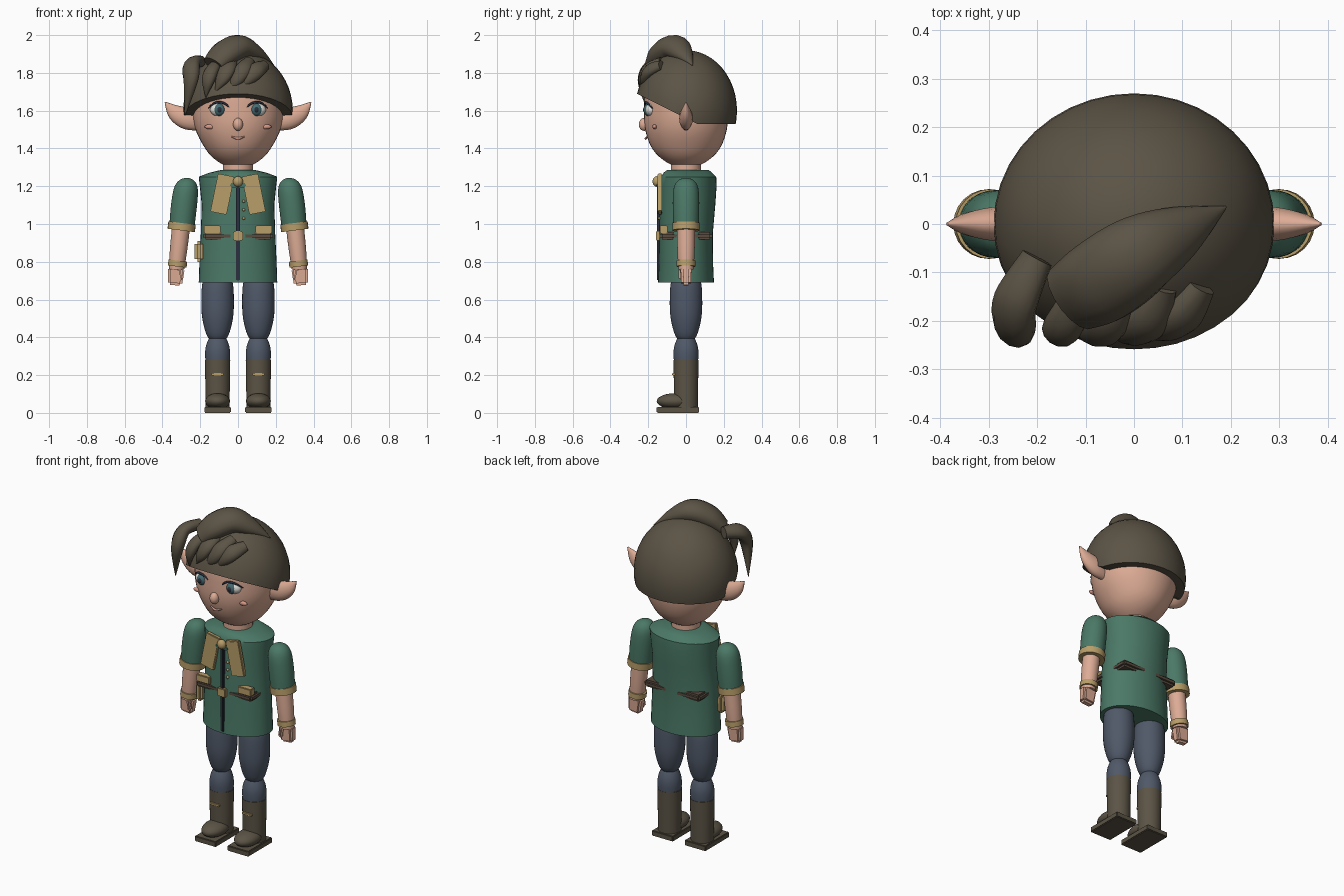
import bpy, bmesh, math
from mathutils import Vector, Matrix

cube = bpy.data.objects.get("Cube")
if cube:
    bpy.data.objects.remove(cube, do_unlink=True)


def material(name, rgb):
    m = bpy.data.materials.new(name)
    m.use_nodes = True
    m.diffuse_color = (*rgb, 1)
    m.node_tree.nodes["Principled BSDF"].inputs["Base Color"].default_value = (*rgb, 1)
    return m


SKIN = material("skin", (.72, .41, .30))
BLUSH = material("blush", (.66, .31, .24))
GREEN = material("tunic green", (.07, .19, .135))
GOLD = material("gold cloth", (.48, .34, .14))
HAIR = material("hair and boot brown", (.105, .087, .06))
BELT = material("belt brown", (.10, .07, .05))
DENIM = material("trouser blue", (.08, .10, .14))
NAVY = material("dark navy", (.025, .03, .045))
WHITE = material("eye white", (.75, .74, .70))
IRIS = material("iris teal", (.06, .15, .17))
HEAD_CENTRE = Vector((0, 0, 1.6))


def finish(name, bm, mat, angle=40):
    bmesh.ops.recalc_face_normals(bm, faces=bm.faces)
    mesh = bpy.data.meshes.new(name)
    bm.to_mesh(mesh)
    bm.free()
    mesh.materials.append(mat)
    mesh.shade_smooth()
    mesh.set_sharp_from_angle(angle=math.radians(angle))
    ob = bpy.data.objects.new(name, mesh)
    bpy.context.collection.objects.link(ob)
    return ob


def spline(pts, steps):
    """Catmull-Rom interpolation of tuples."""
    pts = [Vector(p) for p in pts]
    out = []
    for i in range(len(pts) - 1):
        b, c = pts[i], pts[i + 1]
        a, d = pts[max(i - 1, 0)], pts[min(i + 2, len(pts) - 1)]
        for k in range(steps):
            t = k / steps
            out.append(b + .5 * t * (c - a + t * (2 * a - 5 * b + 4 * c - d
                                                  + t * (3 * (b - c) + d - a))))
    return out + [pts[-1]]


def skin_rings(name, mat, rings, angle=40):
    bm = bmesh.new()
    rows = [[bm.verts.new(p) for p in ring] for ring in rings]
    n = len(rows[0])
    for lo, hi in zip(rows, rows[1:]):
        for i in range(n):
            j = (i + 1) % n
            bm.faces.new((lo[i], lo[j], hi[j], hi[i]))
    bm.faces.new(rows[0][::-1])
    bm.faces.new(rows[-1])
    return finish(name, bm, mat, angle)


def circle(n):
    return [(math.cos(math.tau * i / n), math.sin(math.tau * i / n)) for i in range(n)]


def loft(name, mat, rows, steps=1, n=32):
    """Stack of level ellipses given as (x, y, z, rx, ry)."""
    rows = spline(rows, steps)
    return skin_rings(name, mat, [[(r[0] + r[3] * c, r[1] + r[4] * s, r[2])
                                   for c, s in circle(n)] for r in rows])


def sweep(name, mat, rows, steps=6, n=12, ref=None):
    """Tapered tube through (x, y, z, width, thickness)."""
    rows = spline(rows, steps)
    cen = [Vector(r[:3]) for r in rows]
    rings = []
    for i, r in enumerate(rows):
        tan = (cen[min(i + 1, len(cen) - 1)] - cen[max(i - 1, 0)]).normalized()
        side = tan.cross(Vector(ref) if ref else cen[i] - HEAD_CENTRE).normalized()
        nor = side.cross(tan)
        w, h = max(r[3], .001), max(r[4], .001)
        rings.append([cen[i] + side * w * c + nor * h * s for c, s in circle(n)])
    return skin_rings(name, mat, rings, 50)


def ball(name, mat, loc, size, n=24):
    bm = bmesh.new()
    bmesh.ops.create_uvsphere(bm, u_segments=n, v_segments=n // 2, radius=1,
                              matrix=Matrix.LocRotScale(Vector(loc), None, Vector(size)))
    return finish(name, bm, mat)


def box(name, mat, loc, size, bevel=.004, rot=(0, 0, 0), taper=1):
    bm = bmesh.new()
    bmesh.ops.create_cube(bm, size=1)
    for v in bm.verts:
        if v.co.z < 0:
            v.co.x *= taper
            v.co.y *= taper
        v.co *= Vector(size)
    bmesh.ops.bevel(bm, geom=bm.edges[:], offset=bevel, segments=2, affect='EDGES')
    for v in bm.verts:
        v.co.rotate(Matrix.Rotation(rot[1], 3, 'Y') @ Matrix.Rotation(rot[0], 3, 'X'))
        v.co += Vector(loc)
    return finish(name, bm, mat, 30)


# Head and neck
loft("head", SKIN, [(0, 0, 1.295, .002, .002), (0, 0, 1.308, .065, .065),
                    (0, 0, 1.35, .132, .135), (0, 0, 1.41, .18, .185),
                    (0, 0, 1.5, .225, .216), (0, 0, 1.6, .241, .222),
                    (0, 0, 1.72, .23, .21), (0, 0, 1.83, .15, .14),
                    (0, 0, 1.88, .002, .002)], 4, 40)
loft("neck", SKIN, [(0, 0, 1.24, .08, .08), (0, 0, 1.34, .08, .08)])
ball("nose", SKIN, (0, -.222, 1.527), (.026, .028, .034))
sweep("mouth", BLUSH, [(-.035, -.205, 1.463, .003, .004), (0, -.213, 1.453, .007, .006),
                       (.035, -.205, 1.463, .003, .004)], ref=(0, -1, 0))

# Hair cap trimmed level at the back and rising to the front
bm = bmesh.new()
bmesh.ops.create_uvsphere(bm, u_segments=40, v_segments=24, radius=1,
                          matrix=Matrix.LocRotScale(HEAD_CENTRE, None, Vector((.29, .27, .32))))
for point, normal in (((0, 0, 1.53), (0, 0, 1)), ((0, .06, 1.53), (0, .5, 1))):
    cut = bmesh.ops.bisect_plane(bm, geom=bm.verts[:] + bm.edges[:] + bm.faces[:],
                                 plane_co=point, plane_no=normal, clear_inner=True)
    edges = [e for e in cut["geom_cut"] if isinstance(e, bmesh.types.BMEdge)]
    bmesh.ops.holes_fill(bm, edges=edges)
finish("hair_cap", bm, HAIR)

# Top swoop and fringe locks
sweep("hair_swoop", HAIR, [(.19, .035, 1.84, .002, .002), (.10, -.015, 1.90, .055, .04),
                           (.01, -.065, 1.935, .085, .065), (-.07, -.12, 1.90, .09, .065),
                           (-.13, -.155, 1.845, .075, .045)], n=16)
fringe = [
    [(-.20, -.07, 1.86, .035, .03), (-.245, -.16, 1.845, .05, .035),
     (-.25, -.215, 1.76, .045, .035), (-.28, -.19, 1.575, .002, .002)],
    [(-.10, -.12, 1.86, .03, .025), (-.14, -.20, 1.81, .04, .03),
     (-.16, -.225, 1.75, .034, .025), (-.17, -.215, 1.67, .002, .002)],
    [(-.03, -.13, 1.86, .03, .025), (-.055, -.20, 1.82, .045, .03),
     (-.085, -.225, 1.765, .038, .025), (-.12, -.225, 1.70, .002, .002)],
    [(.06, -.13, 1.86, .03, .025), (.03, -.20, 1.82, .045, .03),
     (-.01, -.225, 1.76, .035, .025), (-.05, -.225, 1.71, .002, .002)],
    [(.14, -.13, 1.84, .03, .025), (.10, -.19, 1.815, .045, .03),
     (.06, -.215, 1.77, .035, .028), (.02, -.23, 1.72, .002, .002)],
]
for i, lock in enumerate(fringe):
    sweep(f"fringe_lock_{i + 1}", HAIR, lock)

# Tunic and its front details
loft("tunic", GREEN, [(0, 0, .69, .208, .148), (0, 0, .8, .204, .143), (0, 0, .95, .197, .142),
                      (0, .008, 1.1, .192, .147), (0, .012, 1.2, .202, .15),
                      (0, .014, 1.25, .208, .146), (0, .01, 1.272, .15, .128),
                      (0, .01, 1.286, .09, .11)], 1, 40)
box("tunic_seam", NAVY, (0, -.143, .955), (.02, .02, .51))
box("belt", BELT, (0, 0, .937), (.37, .278, .04), .012)
box("buckle", GOLD, (0, -.148, .937), (.052, .024, .05))
ball("collar_clasp", GOLD, (0, -.155, 1.225), (.026, .022, .028))
box("collar_knot", GREEN, (0, -.146, 1.205), (.085, .022, .022), .006)
for i in range(3):
    ball(f"button_{i + 1}", GOLD, (.03, -.141, 1.03 + .045 * i), (.008, .008, .008), 12)
box("hip_pouch", GOLD, (-.207, -.05, .855), (.045, .07, .11), .015)

# Mirrored parts
for s, side in ((1, "left"), (-1, "right")):
    # Ears and face
    sweep(f"{side}_ear", SKIN, [(s * .19, 0, 1.54, .045, .025), (s * .27, 0, 1.557, .056, .036),
                                (s * .335, 0, 1.592, .042, .026),
                                (s * .386, 0, 1.645, .003, .003)], n=16, ref=(0, 1, 0))
    ball(f"{side}_eye", WHITE, (s * .098, -.185, 1.605), (.05, .032, .036))
    ball(f"{side}_iris", IRIS, (s * .098, -.2, 1.605), (.03, .024, .033))
    ball(f"{side}_pupil", NAVY, (s * .098, -.212, 1.605), (.015, .016, .018))
    sweep(f"{side}_lash", NAVY, [(s * .04, -.213, 1.612, .003, .003),
                                 (s * .075, -.216, 1.64, .006, .006),
                                 (s * .12, -.207, 1.642, .006, .006),
                                 (s * .158, -.178, 1.613, .003, .003)], n=8, ref=(0, -1, 0))
    sweep(f"{side}_eyebrow", HAIR, [(s * .05, -.208, 1.668, .006, .006),
                                    (s * .10, -.202, 1.688, .009, .008),
                                    (s * .155, -.172, 1.67, .003, .003)], n=8, ref=(0, -1, 0))
    ball(f"{side}_cheek", BLUSH, (s * .147, -.166, 1.515), (.03, .012, .013))

    # Arms
    loft(f"{side}_sleeve", GREEN, [(s * .298, 0, .975, .066, .066), (s * .288, 0, 1.08, .069, .07),
                                   (s * .278, 0, 1.17, .066, .068), (s * .274, 0, 1.215, .053, .055),
                                   (s * .272, 0, 1.238, .028, .03),
                                   (s * .272, 0, 1.244, .002, .002)], 3)
    sweep(f"{side}_sleeve_cuff", GOLD, [(s * .296, 0, 1.005, .073, .072),
                                        (s * .301, 0, .966, .073, .072)], 1, 24, (0, 1, 0))
    loft(f"{side}_forearm", SKIN, [(s * .325, 0, .76, .04, .04), (s * .315, 0, .86, .046, .046),
                                   (s * .302, 0, .98, .048, .048)], 3, 24)
    sweep(f"{side}_wristband", GOLD, [(s * .318, 0, .806, .05, .05),
                                      (s * .322, 0, .775, .05, .05)], 1, 24, (0, 1, 0))
    box(f"{side}_hand", SKIN, (s * .33, 0, .723), (.088, .058, .095), .012, (0, -s * .1, 0), .85)
    box(f"{side}_thumb", SKIN, (s * .305, -.028, .735), (.026, .026, .065), .009, (0, s * .15, 0))

    # Collar flaps and belt tabs
    box(f"{side}_collar_flap", GOLD, (s * .083, -.138, 1.158), (.088, .024, .205), .004,
        (0, -s * .2, 0))
    box(f"{side}_belt_tab", GOLD, (s * .137, -.118, .972), (.088, .04, .042))

    # Legs and boots
    x = s * .108
    loft(f"{side}_thigh", DENIM, [(x, 0, .375, .025, .025), (x, 0, .41, .057, .057),
                                  (x, 0, .5, .081, .081), (x, 0, .6, .086, .086),
                                  (x, 0, .7, .078, .078), (x, 0, .8, .04, .04)], 4)
    loft(f"{side}_shin", DENIM, [(x, 0, .2, .055, .055), (x, 0, .3, .066, .066),
                                 (x, 0, .36, .06, .06), (x, 0, .41, .035, .035),
                                 (x, 0, .42, .005, .005)], 4)
    loft(f"{side}_boot_shaft", HAIR, [(x, 0, .03, .063, .063), (x, 0, .28, .067, .066)])
    ball(f"{side}_boot_toe", HAIR, (x, -.058, .062), (.066, .097, .042))
    box(f"{side}_boot_sole", HAIR, (x, -.043, .016), (.14, .226, .032), .004)
    box(f"{side}_boot_strap", GOLD, (x, -.066, .205), (.064, .014, .014), .003)
